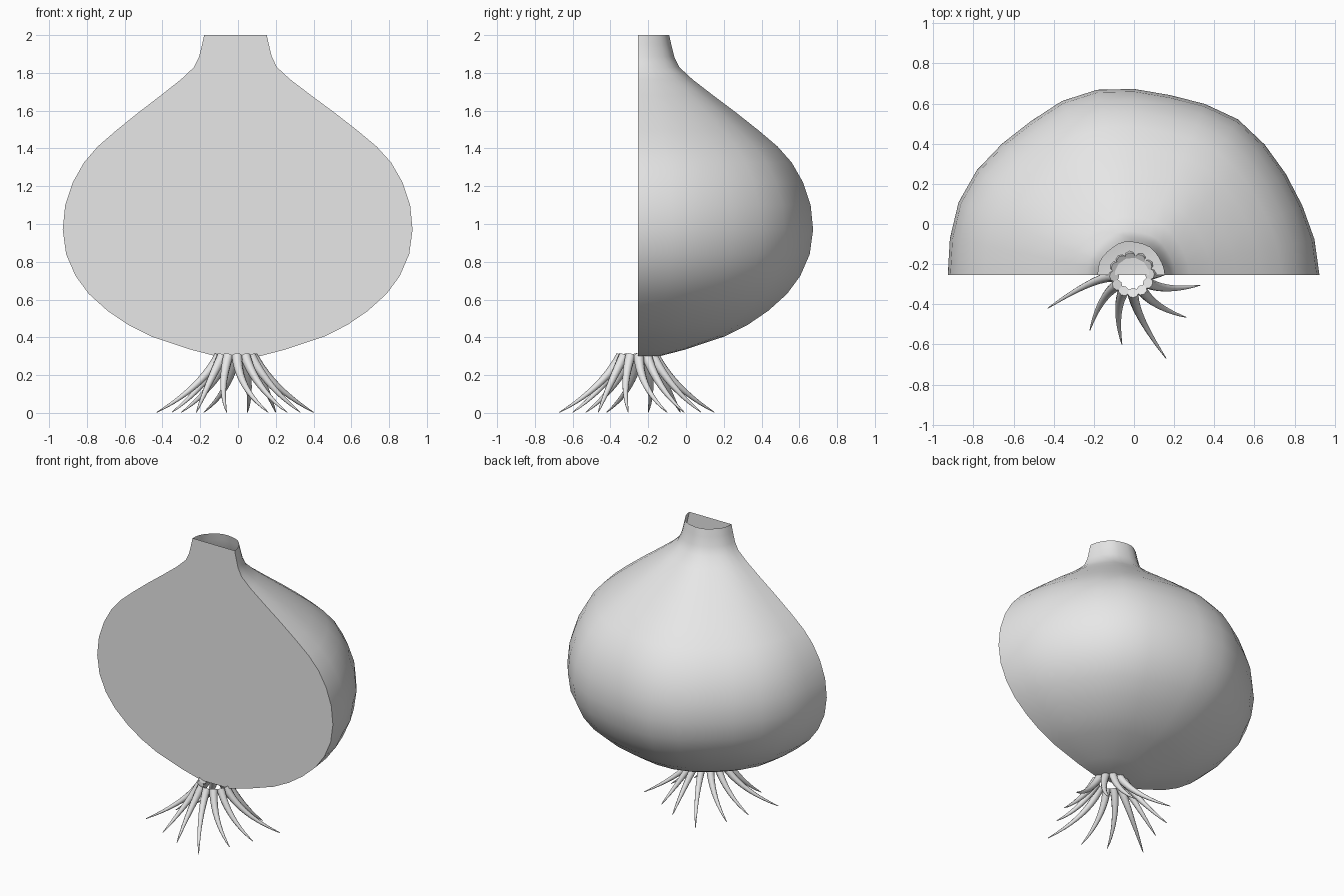
import bpy, bmesh, math
from mathutils import Vector

if "Cube" in bpy.data.objects:
    bpy.data.objects.remove(bpy.data.objects["Cube"])

CUT_Y = -0.255
grey = bpy.data.materials.new("pale grey")
grey.diffuse_color = (0.8, 0.8, 0.8, 1)
grey.use_nodes = True
grey.node_tree.nodes["Principled BSDF"].inputs["Base Color"].default_value = grey.diffuse_color


def make_object(name, bm, smooth=True):
    mesh = bpy.data.meshes.new(name)
    bm.to_mesh(mesh)
    bm.free()
    mesh.materials.append(grey)
    for p in mesh.polygons:
        p.use_smooth = smooth
    obj = bpy.data.objects.new(name, mesh)
    bpy.context.collection.objects.link(obj)
    return obj


# Bulb outline (radius, height) from the root plate to the open neck
profile = [(0.115, 0.30), (0.25, 0.335), (0.46, 0.405), (0.58, 0.465), (0.69, 0.54),
           (0.79, 0.63), (0.86, 0.725), (0.91, 0.84), (0.928, 0.97), (0.915, 1.10),
           (0.875, 1.22), (0.815, 1.325), (0.74, 1.41), (0.64, 1.495), (0.52, 1.59),
           (0.40, 1.68), (0.29, 1.765), (0.22, 1.83), (0.193, 1.885), (0.177, 1.95),
           (0.166, 2.0)]
# Slightly uneven roundness, left to right around the back
wobble = [1.0, 1.008, 1.02, 1.015, 1.0, 0.995, 1.012, 1.015, 1.0, 0.986, 0.995,
          1.006, 0.992, 0.98, 0.978, 0.988, 0.996]
SEG = len(wobble) - 1


def bulb_point(i, r, z):
    a = math.pi * (1 - i / SEG)
    shift = -0.013 * max(0, min(1, (z - 1.3) / 0.5))
    r *= wobble[i]
    return Vector((shift + r * math.cos(a), CUT_Y + r * math.sin(a), z))


# Half bulb skin, open at the neck
bm = bmesh.new()
rings = [[bm.verts.new(bulb_point(i, r, z)) for i in range(SEG + 1)] for r, z in profile]
for lo, hi in zip(rings, rings[1:]):
    for i in range(SEG):
        bm.faces.new((lo[i], hi[i], hi[i + 1], lo[i + 1]))
bm.faces.new(rings[0])  # root plate
make_object("bulb_skin", bm)

# Flat cut face at the front
bm = bmesh.new()
right = [bm.verts.new(bulb_point(SEG, r, z)) for r, z in profile]
left = [bm.verts.new(bulb_point(0, r, z)) for r, z in profile]
for j in range(len(profile) - 1):
    bm.faces.new((left[j], right[j], right[j + 1], left[j + 1]))
make_object("cut_face", bm, smooth=False)

# Roots: tapered tubes that start radially and swirl outwards to these tips
tips = [(-0.43, -0.42), (-0.22, -0.53), (-0.06, -0.60), (0.16, -0.67),
        (0.26, -0.465), (0.33, -0.305), (0.40, -0.10), (0.20, -0.01),
        (0.05, 0.08), (-0.18, 0.15), (-0.30, -0.03), (-0.35, -0.20)]
STEPS, SIDES = 10, 8
for n, (tx, ty) in enumerate(tips):
    centre = Vector((-0.01, CUT_Y, 0))
    a = math.atan2(ty - CUT_Y, tx) - math.radians(18)
    out = Vector((math.cos(a), math.sin(a), 0))
    p0 = centre + out * 0.088 + Vector((0, 0, 0.302))
    p1 = centre + out * 0.19 + Vector((0, 0, 0.13))
    p2 = Vector((tx, ty, 0.003))
    bm = bmesh.new()
    tube = []
    for s in range(STEPS + 1):
        t = s / STEPS
        c = p0 * (1 - t) ** 2 + p1 * 2 * t * (1 - t) + p2 * t * t
        d = ((p1 - p0) * (1 - t) + (p2 - p1) * t).normalized()
        u = d.cross(Vector((-out.y, out.x, 0))).normalized()
        v = d.cross(u)
        rad = 0.026 * (1 - t) ** 0.8 + 0.002
        tube.append([bm.verts.new(c + (u * math.cos(k * math.tau / SIDES)
                                       + v * math.sin(k * math.tau / SIDES)) * rad)
                     for k in range(SIDES)])
    for lo, hi in zip(tube, tube[1:]):
        for k in range(SIDES):
            m = (k + 1) % SIDES
            bm.faces.new((lo[k], lo[m], hi[m], hi[k]))
    bm.faces.new(tube[0][::-1])
    bm.faces.new(tube[-1])
    bmesh.ops.recalc_face_normals(bm, faces=bm.faces)
    make_object(f"root_{n + 1}", bm)

# Keep the hard rims of the root plate and root ends sharp
bpy.ops.object.select_all(action='DESELECT')
for o in bpy.context.collection.objects:
    if o.name != "cut_face":
        o.select_set(True)
        bpy.context.view_layer.objects.active = o
bpy.ops.object.shade_smooth_by_angle(angle=math.radians(50))
